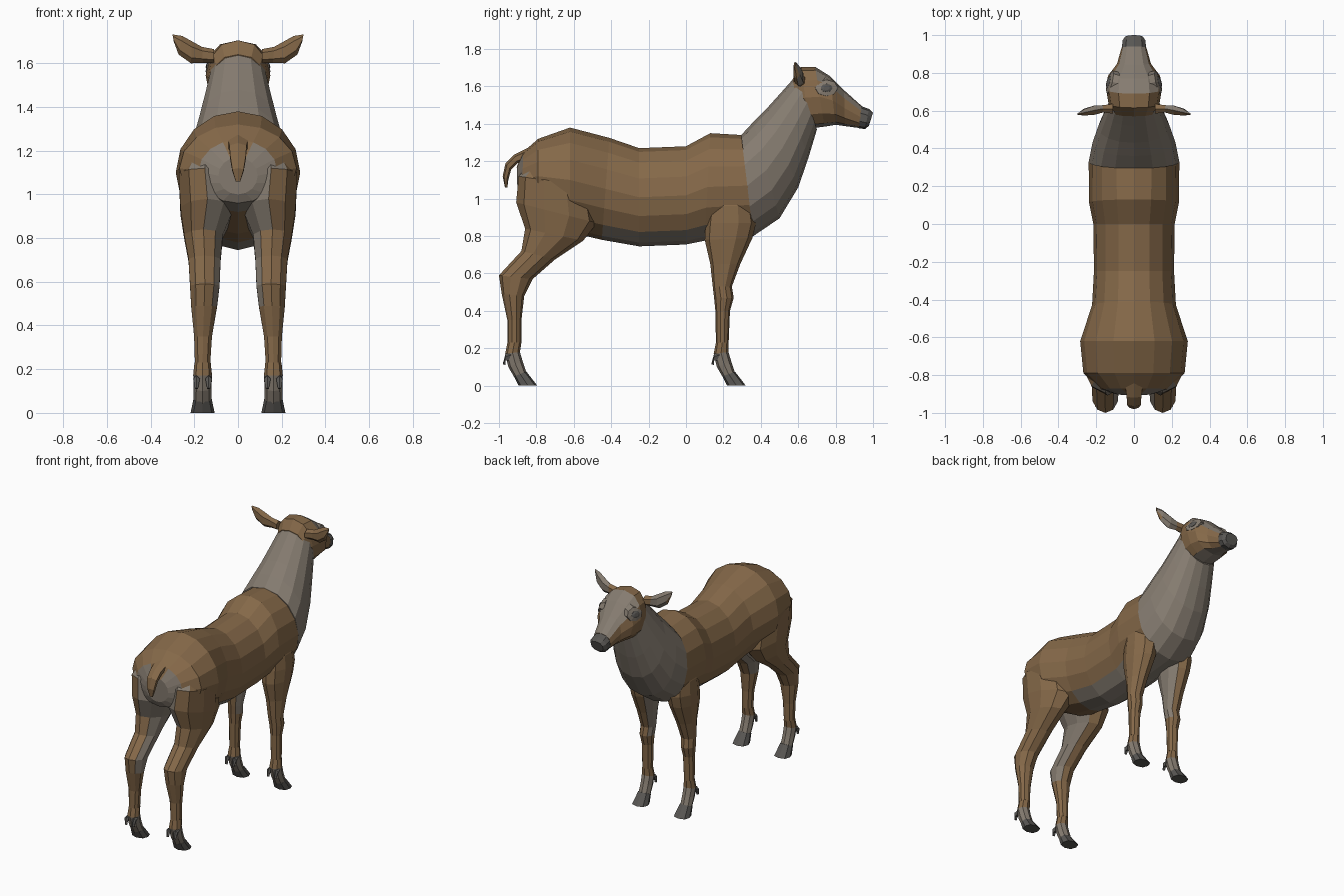
import bpy, bmesh, math
from mathutils import Vector


def material(name, rgb):
    m = bpy.data.materials.new(name)
    m.diffuse_color = (*rgb, 1)
    return m


MATS = [material("brown_coat", (0.235, 0.14, 0.066)),
        material("grey_coat", (0.235, 0.2, 0.162)),
        material("dark_horn", (0.10, 0.095, 0.088))]
BROWN, GREY, DARK = 0, 1, 2


def loft(name, rings, n=8, color=lambda c, d: BROWN, axis=(1, 0, 0), s=1, p=1.0):
    """Skin of rounded rings (edge point A, opposite edge point B, half width along axis)."""
    bm = bmesh.new()
    loops = []
    for a, b, hw in rings:
        a, b, w = Vector(a), Vector(b), Vector(axis) * hw
        mid, half = (a + b) / 2, (a - b) / 2
        loop = []
        for i in range(n):
            t = 2 * math.pi * i / n
            u, v = (math.copysign(abs(k) ** p, k) for k in (math.cos(t), math.sin(t)))
            q = mid + half * u + w * v
            loop.append(bm.verts.new((q.x * s, q.y, q.z)))
        loops.append(loop)
    for l0, l1 in zip(loops, loops[1:]):
        for i in range(n):
            j = (i + 1) % n
            bm.faces.new((l0[i], l0[j], l1[j], l1[i]))
    bm.faces.new(loops[0])
    bm.faces.new(loops[-1])
    bmesh.ops.recalc_face_normals(bm, faces=bm.faces[:])
    for f in bm.faces:
        f.material_index = color(f.calc_center_median(), f.normal)
    me = bpy.data.meshes.new(name)
    bm.to_mesh(me)
    bm.free()
    for m in MATS:
        me.materials.append(m)
    ob = bpy.data.objects.new(name, me)
    bpy.context.collection.objects.link(ob)
    return ob


def side(rows, x=0.0):
    """Rows of (y, z, y, z, half width[, x centre]) seen from the side."""
    out = []
    for r in rows:
        xc = r[5] if len(r) > 5 else x
        out.append(((xc, r[0], r[1]), (xc, r[2], r[3]), r[4]))
    return out


# Torso with pale rump patch and belly
def torso_color(c, d):
    if c.y < -0.8 and c.z < 1.19 and abs(c.x) < 0.17:
        return GREY
    return GREY if d.z < -0.75 and c.y > -0.5 else BROWN


loft("torso", side([
    (-0.905, 1.17, -0.90, 1.00, 0.09), (-0.87, 1.25, -0.88, 0.96, 0.18),
    (-0.79, 1.32, -0.79, 0.92, 0.268), (-0.62, 1.38, -0.62, 0.82, 0.285),
    (-0.41, 1.325, -0.45, 0.78, 0.222), (-0.25, 1.27, -0.25, 0.745, 0.212),
    (0.0, 1.28, 0.0, 0.755, 0.215), (0.13, 1.35, 0.10, 0.775, 0.238),
    (0.30, 1.34, 0.36, 0.80, 0.24)]), 16, torso_color)

# Neck and chest
loft("neck", side([
    (0.295, 1.34, 0.36, 0.80, 0.24), (0.36, 1.41, 0.50, 0.895, 0.22),
    (0.43, 1.48, 0.60, 1.06, 0.19), (0.52, 1.58, 0.655, 1.22, 0.158),
    (0.60, 1.67, 0.70, 1.37, 0.13)]), 16, lambda c, d: GREY, p=0.92)

# Head with grey forehead, and nose
loft("head", side([
    (0.57, 1.64, 0.61, 1.42, 0.11), (0.615, 1.705, 0.66, 1.375, 0.135),
    (0.69, 1.705, 0.74, 1.385, 0.148), (0.77, 1.655, 0.80, 1.395, 0.138),
    (0.845, 1.58, 0.85, 1.388, 0.09), (0.94, 1.495, 0.925, 1.378, 0.066)]), 12,
    lambda c, d: GREY if c.y > 0.68 and (d.z > 0.4 or d.z < -0.8) else BROWN, p=0.85)
loft("nose", side([
    (0.935, 1.495, 0.925, 1.376, 0.066), (0.978, 1.48, 0.958, 1.372, 0.064),
    (1.0, 1.46, 0.978, 1.39, 0.048)]), 10, lambda c, d: DARK, p=0.85)

# Tail
loft("tail", side([
    (-0.84, 1.275, -0.86, 1.2, 0.055), (-0.92, 1.235, -0.90, 1.19, 0.045),
    (-0.965, 1.19, -0.935, 1.155, 0.042), (-0.98, 1.12, -0.95, 1.10, 0.03),
    (-0.968, 1.06, -0.955, 1.06, 0.012)]), 6)

FRONT_LEG = [
    (0.28, 1.12, 0.17, 1.12, 0.04, 0.13), (0.36, 0.96, 0.12, 0.96, 0.083, 0.145),
    (0.375, 0.87, 0.105, 0.87, 0.09, 0.145),
    (0.355, 0.79, 0.10, 0.78, 0.083, 0.147), (0.29, 0.65, 0.13, 0.65, 0.063, 0.152),
    (0.245, 0.53, 0.143, 0.53, 0.051, 0.156), (0.255, 0.47, 0.15, 0.47, 0.049, 0.16),
    (0.235, 0.40, 0.157, 0.40, 0.04, 0.16), (0.228, 0.23, 0.16, 0.23, 0.036, 0.162)]
HIND_LEG = [
    (-0.58, 1.24, -0.79, 1.24, 0.05, 0.14), (-0.51, 1.06, -0.895, 1.12, 0.125, 0.152),
    (-0.475, 0.87, -0.908, 0.98, 0.13, 0.14), (-0.55, 0.775, -0.86, 0.84, 0.093, 0.158),
    (-0.70, 0.675, -0.88, 0.72, 0.077, 0.153), (-0.82, 0.57, -1.0, 0.59, 0.071, 0.152),
    (-0.865, 0.48, -0.985, 0.49, 0.062, 0.155), (-0.88, 0.35, -0.955, 0.35, 0.043, 0.16),
    (-0.88, 0.23, -0.955, 0.23, 0.037, 0.162)]
ANKLE = [(0.227, 0.18, 0.148, 0.17, 0.043), (0.242, 0.13, 0.165, 0.10, 0.041),
         (0.265, 0.06, 0.20, 0.04, 0.042)]
HOOF = [(0.262, 0.075, 0.195, 0.05, 0.042), (0.32, 0.0, 0.22, 0.0, 0.055)]
DEWCLAW = [(0.185, 0.18, 0.165, 0.13, 0.013), (0.15, 0.17, 0.15, 0.13, 0.016),
           (0.135, 0.115, 0.15, 0.11, 0.008)]


def shifted(rows, dy):
    return [(r[0] + dy, r[1], r[2] + dy, r[3], r[4]) for r in rows]


for s, tag in ((1, "right"), (-1, "left")):
    inner = lambda c, d: GREY if d.x * s < -0.6 and c.z > 0.45 else BROWN

    def thigh(c, d):
        if c.z > 0.78 and c.y < -0.72 and abs(c.x) < 0.18 and d.y < 0.3:
            return GREY
        return inner(c, d)

    # Legs, each with ankle, hoof and dewclaws
    for part, rows, col, dy in (("front", FRONT_LEG, inner, 0.0), ("hind", HIND_LEG, thigh, -1.115)):
        loft(f"{part}_leg_{tag}", side(rows), 10, col, s=s)
        loft(f"{part}_ankle_{tag}", side([rows[-1][:5]] + shifted(ANKLE, dy), 0.162), 8,
             lambda c, d: GREY if c.z < 0.19 else BROWN, s=s)
        loft(f"{part}_hoof_{tag}", side(shifted(HOOF, dy), 0.162), 8,
             lambda c, d: DARK, s=s, p=0.8)
        for k, dx in (("inner", -0.028), ("outer", 0.028)):
            loft(f"{part}_dewclaw_{k}_{tag}", side(shifted(DEWCLAW, dy), 0.162 + dx), 5,
                 lambda c, d: DARK, s=s)

    # Ear, grey on the inside
    loft(f"ear_{tag}", [
        ((0.11, 0.61, 1.665), (0.11, 0.61, 1.60), 0.03),
        ((0.165, 0.61, 1.675), (0.16, 0.61, 1.602), 0.022),
        ((0.21, 0.602, 1.70), (0.215, 0.602, 1.60), 0.028),
        ((0.255, 0.592, 1.725), (0.272, 0.592, 1.64), 0.02),
        ((0.30, 0.582, 1.732), (0.294, 0.582, 1.70), 0.005)], 6,
        lambda c, d: GREY if d.y > 0.5 and abs(c.x) > 0.18 else BROWN, (0, 1, 0), s)

    # Eye on a pale patch, nearly flush with the cheek
    for name, r, x, col in (("eye_patch", 0.058, 0.0, GREY), ("eye", 0.03, 0.008, DARK)):
        loft(f"{name}_{tag}", [
            ((0.085 + x, 0.745, 1.592 + r), (0.10 + x, 0.745, 1.592 - r), r),
            ((0.126 - r * 0.2 + x, 0.752, 1.592 + r * 0.75),
             (0.13 + r * 0.2 + x, 0.752, 1.592 - r * 0.75), r * 1.05),
            ((0.133 - r * 0.1 + x, 0.752, 1.592 + r * 0.4),
             (0.135 + r * 0.1 + x, 0.752, 1.592 - r * 0.4), r * 0.55)],
            8, lambda c, d, k=col: k, (-0.25, 1, 0), s)
